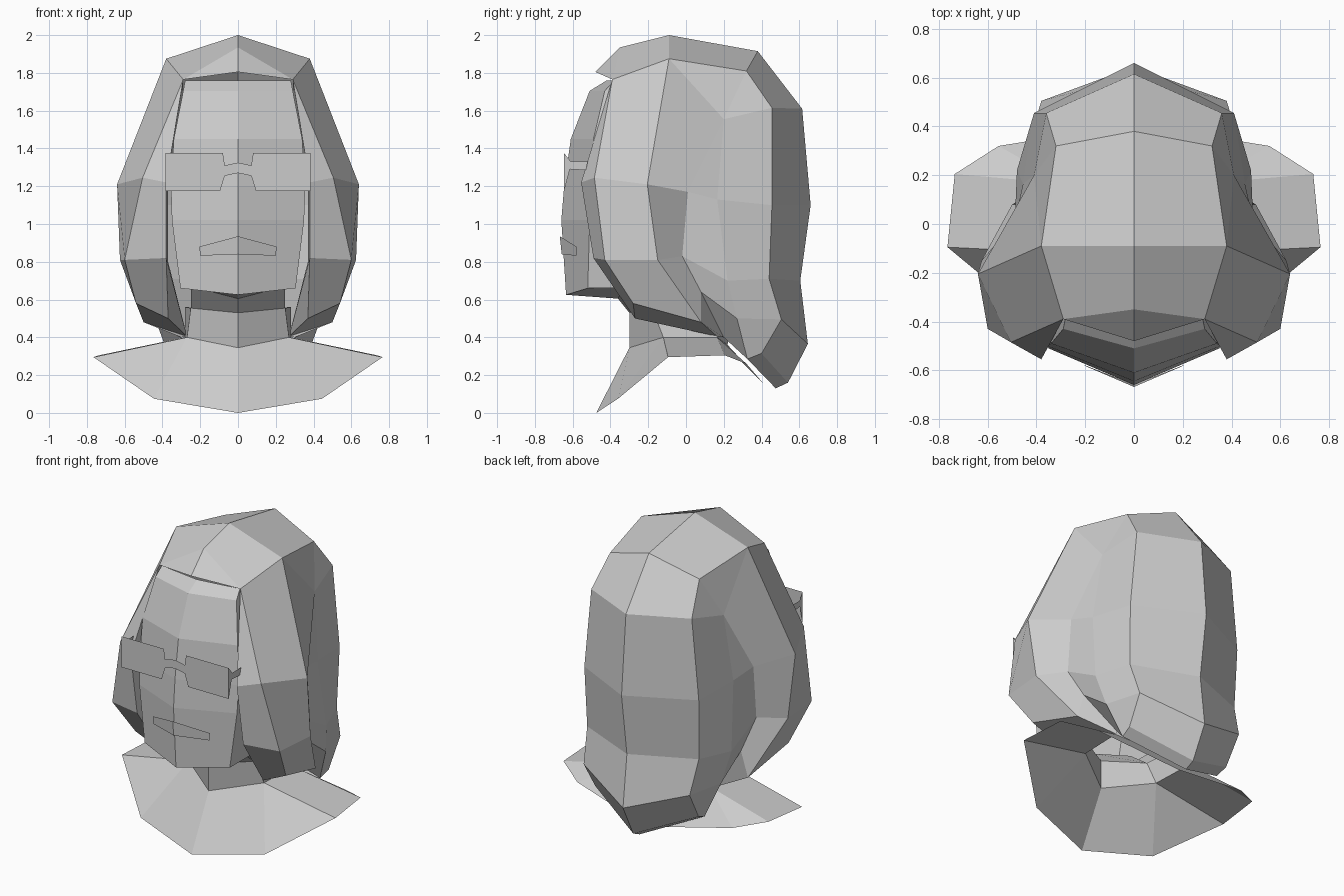
import bpy
import bmesh

grey = bpy.data.materials.new("light grey")
grey.diffuse_color = (0.6, 0.6, 0.6, 1)


def build(name, strips, mirror=True):
    """Loft flat-faced strips between neighbouring columns of points, mirrored on x."""
    bm = bmesh.new()
    cache = {}

    def vert(co):
        if co not in cache:
            cache[co] = bm.verts.new(co)
        return cache[co]

    for a, b in strips:
        for i in range(len(a) - 1):
            ring = list(dict.fromkeys([a[i], b[i], b[i + 1], a[i + 1]]))
            if len(ring) > 2:
                bm.faces.new([vert(c) for c in ring])
    bmesh.ops.recalc_face_normals(bm, faces=bm.faces)
    mesh = bpy.data.meshes.new(name)
    bm.to_mesh(mesh)
    bm.free()
    mesh.materials.append(grey)
    obj = bpy.data.objects.new(name, mesh)
    bpy.context.collection.objects.link(obj)
    if mirror:
        mod = obj.modifiers.new("mirror", 'MIRROR')
        mod.use_clip = True
    return obj


# hair: centre line from fringe over the crown to the nape
crown = [(0, -.48, 1.805), (0, -.35, 1.935), (0, -.09, 2.0), (0, .38, 1.915),
         (0, .615, 1.61), (0, .66, 1.1), (0, .605, .70), (0, .645, .365),
         (0, .54, .16), (0, .475, .13)]
# hair: edge of the central band
edge = [(.29, -.39, 1.765), (.29, -.39, 1.765), (.38, -.09, 1.875), (.32, .32, 1.81),
        (.36, .455, 1.615), (.41, .455, 1.1), (.40, .44, .71), (.38, .505, .495),
        (.37, .40, .315), (.36, .325, .285)]
# hair: front rim of the back mass
m0, m1, m2 = (.41, .20, 1.555), (.455, .165, 1.13), (.48, .22, .70)
m3, m4 = (.44, .27, .50), edge[9]
# hair: columns of the front lock, from rear crease round to inner lining
rear = [m0, (.49, .01, 1.17), (.49, -.02, .83), (.45, .08, .64), (.30, .20, .40)]
tip = (.27, .165, .405)
outer = [edge[2], (.64, -.205, 1.21), (.625, -.15, .81), (.50, .08, .48), tip]
side = [edge[0], (.505, -.485, 1.245), (.60, -.43, .81), (.54, -.28, .58)]
front = [edge[0], (.38, -.555, 1.22), (.38, -.49, .82), (.37, -.27, .50)]
lining = [(.29, -.25, 1.70), (.37, -.25, 1.2), (.37, -.18, .8), tip]

build("hair", [
    (crown, edge),
    (edge[3:], [m0, m0, m1, m2, m3, m4, m4]),
    ([edge[2], edge[3]], [m0, m0]),
    ([m0, m1, m2, m3, m4], rear),
    (rear, outer),
    (outer[:4], side),
    (side, front),
    ([side[3], outer[3]], [front[3], tip]),
    (front, lining),
])

# face: centre profile, side edge and receding cheek
profile = [(0, -.42, 1.76), (0, -.51, 1.705), (0, -.61, 1.45), (0, -.645, 1.2),
           (0, -.66, 1.02), (0, -.635, .625), (0, -.36, .605), (0, -.30, .53)]
cheek = [(.28, -.38, 1.76), (.29, -.43, 1.705), (.34, -.49, 1.45), (.355, -.50, 1.2),
         (.35, -.51, 1.02), (.305, -.52, .66), (.25, -.33, .67), (.25, -.18, .555)]
jaw = [(x, -.2, z) for x, y, z in cheek[:6]]
build("face", [(profile, cheek), (cheek[:6], jaw)])

# neck and open collar, each a ring from front to back
neck_top = [(0, -.30, .53), (.25, -.18, .555), (.28, .15, .56), (0, .25, .56)]
neck_base = [(0, -.30, .345), (.27, -.12, .40), (.28, .165, .40), (0, .22, .36)]
build("neck", [(neck_top, neck_base)])
a, b, c, d = neck_base
inner = [a, b, b, c, c, d]
rim = [(0, -.475, 0), (.445, -.36, .075), (.765, -.095, .295),
       (.735, .205, .305), (.555, .32, .26), (0, .41, .155)]
build("collar", [(inner, rim)])

# glasses: one flat lens plate with a bridge, plus short arms
Y = -.645
top = [(0, Y, 1.325), (.07, Y, 1.31), (.08, Y, 1.375), (.385, Y, 1.375)]
low = [(0, Y, 1.27), (.07, Y, 1.255), (.095, Y, 1.175), (.385, Y, 1.175)]
arm_top = [(.385, Y, 1.375), (.385, -.61, 1.33), (.385, -.52, 1.33)]
arm_low = [(.385, Y, 1.175), (.385, -.615, 1.29), (.385, -.53, 1.285)]
build("glasses", [(top, low), (arm_top, arm_low)])

# mouth: thin plate folded along the face
build("mouth", [([(0, -.668, .935), (.205, -.58, .88)],
                 [(0, -.658, .84), (.20, -.58, .832)])])
